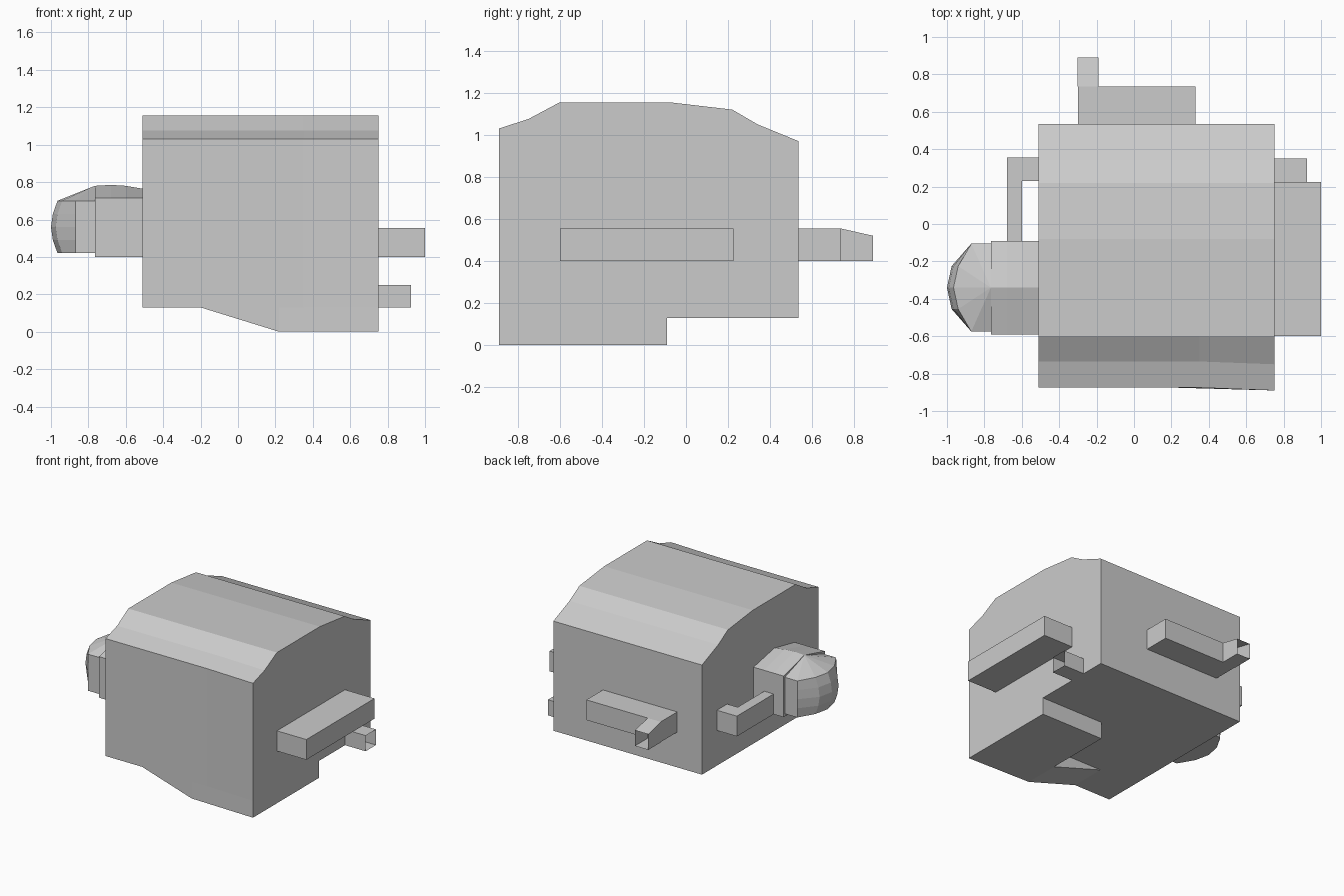
import bpy, bmesh

if "Cube" in bpy.data.objects:
    bpy.data.objects.remove(bpy.data.objects["Cube"])


def finish(name, bm):
    bmesh.ops.remove_doubles(bm, verts=bm.verts, dist=0.0005)
    bmesh.ops.recalc_face_normals(bm, faces=bm.faces)
    mesh = bpy.data.meshes.new(name)
    bm.to_mesh(mesh)
    bm.free()
    obj = bpy.data.objects.new(name, mesh)
    bpy.context.collection.objects.link(obj)
    return obj


def loft_bm(rings, start=True, end=True, skip=()):
    """Skin a list of equal-length rings; skip leaves out side walls by edge index."""
    bm = bmesh.new()
    rows = [[bm.verts.new(p) for p in ring] for ring in rings]
    n = len(rows[0])
    for a, b in zip(rows, rows[1:]):
        for i in range(n):
            if i not in skip:
                j = (i + 1) % n
                bm.faces.new((a[i], a[j], b[j], b[i]))
    if start:
        bm.faces.new(rows[0][::-1])
    if end:
        bm.faces.new(rows[-1])
    return bm


def add_faces(bm, faces):
    for f in faces:
        bm.faces.new([bm.verts.new(p) for p in f])


def rect(u0, v0, u1, v1):
    return [(u0, v0), (u1, v0), (u1, v1), (u0, v1)]


def x_rings(outline, *xs):
    return [[(x, y, z) for y, z in outline] for x in xs]


# Main body: arched profile along x, front slightly skewed at the right end
L, R, F, B, FLOOR = -0.51, 0.75, -0.875, 0.535, 0.13
FR = -0.89
arch = [(F, FLOOR), (F, 1.03), (-0.735, 1.075), (-0.6, 1.155), (-0.08, 1.155),
        (0.22, 1.12), (0.34, 1.05), (B, 0.97), (B, FLOOR)]
rings = x_rings(arch, L, 0.35, R)
rings[2] = [(x, y - 0.015 if y < -0.7 else y, z) for x, y, z in rings[2]]
body = loft_bm(rings, skip=(8,))

# Underside: raised floor, low block and the ramp leading down to it
S, C, Y1, Y2 = -0.2, 0.22, -0.6, -0.09
floor = [(L, F), (S, F), (S, Y1), (C, Y1), (C, Y2), (R, Y2), (R, B), (L, B)]
add_faces(body, [
    [(x, y, FLOOR) for x, y in floor],
    [(S, F, FLOOR), (C, F, 0), (C, Y1, 0), (S, Y1, FLOOR)],
    [(S, F, FLOOR), (C, F, 0), (C, F, FLOOR)],
    [(S, Y1, FLOOR), (C, Y1, 0), (C, Y1, FLOOR)],
    [(C, F, 0), (R, FR, 0), (R, Y2, 0), (C, Y2, 0), (C, Y1, 0)],
    [(C, Y1, 0), (C, Y2, 0), (C, Y2, FLOOR), (C, Y1, FLOOR)],
    [(C, Y2, 0), (R, Y2, 0), (R, Y2, FLOOR), (C, Y2, FLOOR)],
    [(R, FR, 0), (R, Y2, 0), (R, Y2, FLOOR), (R, FR, FLOOR)],
    [(C, F, 0), (R, FR, 0), (R, FR, FLOOR), (0.35, F, FLOOR), (C, F, FLOOR)],
])
finish("main_body", body)

# Right side bar and the open-ended pipe stub below it
Z0, Z1 = 0.40, 0.555
finish("right_bar", loft_bm(x_rings(rect(-0.6, Z0, 0.225, Z1), R, 1.0), start=False))
finish("right_pipe_stub", loft_bm(x_rings(rect(0.225, 0.13, 0.35, 0.25), R, 0.925),
                                  start=False, end=False))

# Back bar with an open-ended, sloping spout
finish("back_bar", loft_bm(x_rings(rect(B, Z0, 0.735, Z1), -0.3, 0.33), skip=(3,)))
spout = [(0.735, Z0), (0.89, Z0), (0.89, 0.52), (0.735, Z1)]
finish("back_spout", loft_bm(x_rings(spout, -0.303, -0.19), skip=(1, 3)))

# Left elbow pipe running into the drum housing
elbow = [(L, 0.355), (-0.68, 0.355), (-0.68, -0.09), (-0.6, -0.09), (-0.6, 0.23), (L, 0.23)]
finish("left_elbow", loft_bm([[(x, y, z) for x, y in elbow] for z in (Z0, Z1)], skip=(2, 5)))

# Left housing: gabled block with a gently bowed ridge
MID = -0.34
housing = [[(x, -0.59, 0.40), (x, -0.09, 0.40), (x, -0.09, 0.715),
            (x, MID, ridge), (x, -0.59, 0.715)]
           for x, ridge in ((L, 0.765), (-0.6, 0.78), (-0.68, 0.785), (-0.765, 0.78))]
finish("left_housing", loft_bm(housing, start=False))

# Rounded nose on the housing: bulging half-octagon closing to the ridge
nose = []
for z, tip in ((0.42, -0.965), (0.49, -0.99), (0.56, -1.0), (0.63, -0.99), (0.70, -0.965)):
    half = [(-0.765, 0.235), (-0.87, 0.235), (tip + 0.025, 0.115)]
    nose.append([(x, MID + y, z) for x, y in half] + [(tip, MID, z)]
                + [(x, MID - y, z) for x, y in reversed(half)])
nose.append([(-0.765, MID, 0.78)] * 7)
finish("left_nose", loft_bm(nose, end=False, skip=(6,)))
